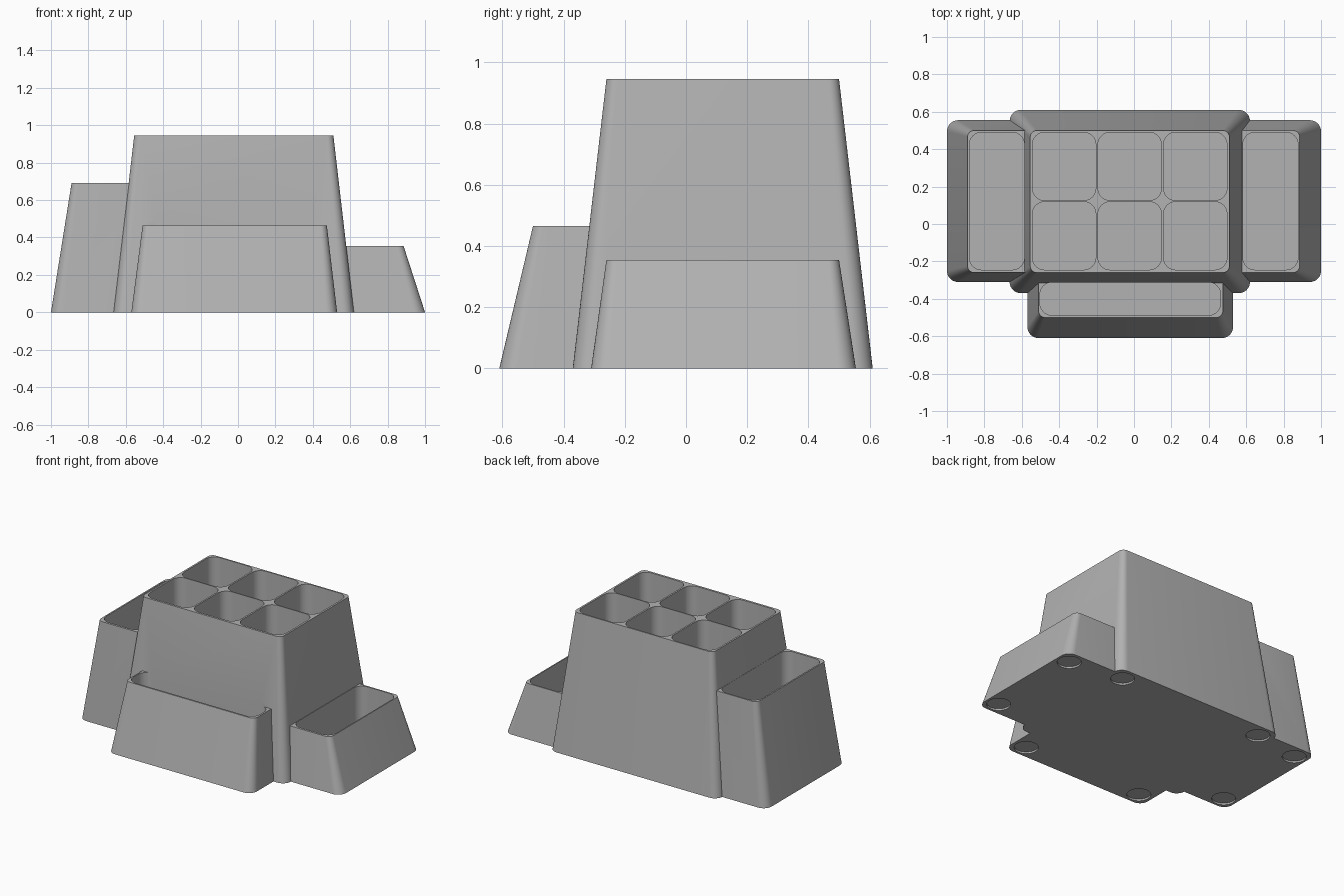
import bpy, bmesh, math

cube = bpy.data.objects.get("Cube")
if cube:
    bpy.data.objects.remove(cube, do_unlink=True)

grey = bpy.data.materials.new("plain grey")
grey.use_nodes = True
GREY = (0.45, 0.45, 0.45, 1)
grey.diffuse_color = GREY
grey.node_tree.nodes["Principled BSDF"].inputs["Base Color"].default_value = GREY


def ring(rect, radius, steps=8):
    """Rounded rectangle outline, rect = x0, x1, y0, y1."""
    x0, x1, y0, y1 = rect
    corners = [(x1, y1, -1, -1), (x0, y1, 1, -1), (x0, y0, 1, 1), (x1, y0, -1, 1)]
    points = []
    for k, (x, y, sx, sy) in enumerate(corners):
        for i in range(steps + 1):
            a = (k + i / steps) * math.pi / 2
            points.append((x + radius * (sx + math.cos(a)), y + radius * (sy + math.sin(a))))
    return points


def loft(name, low, high, z0, z1):
    """Closed solid between two outlines."""
    bm = bmesh.new()
    a = [bm.verts.new((x, y, z0)) for x, y in low]
    b = [bm.verts.new((x, y, z1)) for x, y in high]
    n = len(a)
    for i in range(n):
        j = (i + 1) % n
        bm.faces.new((a[i], a[j], b[j], b[i]))
    bm.faces.new(a[::-1])
    bm.faces.new(b)
    mesh = bpy.data.meshes.new(name)
    bm.to_mesh(mesh)
    bm.free()
    mesh.materials.append(grey)
    obj = bpy.data.objects.new(name, mesh)
    bpy.context.collection.objects.link(obj)
    return obj


def combine(target, tool, operation):
    tool.hide_render = True
    bpy.context.view_layer.objects.active = target
    mod = target.modifiers.new("combine", "BOOLEAN")
    mod.operation = operation
    mod.solver = "EXACT"
    mod.object = tool
    bpy.ops.object.modifier_apply(modifier=mod.name)
    bpy.data.objects.remove(tool, do_unlink=True)


def bin_body(name, base, top, height):
    return loft(name, ring(base, 0.06), ring(top, 0.035), 0, height)


# Tapered outer bodies
organizer = bin_body("desk_organizer", (-0.665, 0.62, -0.37, 0.61), (-0.555, 0.51, -0.26, 0.50), 0.945)
for body in (
    bin_body("tall_side_bin", (-1.0, -0.55, -0.31, 0.555), (-0.89, -0.55, -0.26, 0.50), 0.69),
    bin_body("low_side_bin", (0.53, 1.0, -0.31, 0.555), (0.53, 0.885, -0.26, 0.50), 0.355),
    bin_body("front_bin", (-0.57, 0.53, -0.61, -0.265), (-0.51, 0.475, -0.50, -0.265), 0.465),
):
    combine(organizer, body, "UNION")

# Straight-walled pockets
FLOOR = 0.03
pockets = [(-0.88, -0.586, -0.245, 0.49), (0.582, 0.877, -0.245, 0.49), (-0.503, 0.463, -0.488, -0.312)]
for column in range(3):
    for row in range(2):
        x, y = -0.543 + 0.3505 * column, -0.245 + 0.371 * row
        pockets.append((x, x + 0.339, y, y + 0.364))
for rect in pockets:
    outline = ring(rect, 0.065)
    combine(organizer, loft("pocket_cutter", outline, outline, FLOOR, 1.1), "DIFFERENCE")

# Shallow round foot recesses underneath
feet = [(x, y) for x in (-0.91, 0.91) for y in (-0.22, 0.46)]
feet += [(-0.57, 0.515), (0.525, 0.515), (-0.475, -0.52), (0.435, -0.52)]
R = 0.075
for x, y in feet:
    circle = ring((x - R, x + R, y - R, y + R), R * 0.999)
    combine(organizer, loft("foot_cutter", circle, circle, -0.05, 0.012), "DIFFERENCE")

# Smooth rounded corners, sharp rims
bpy.ops.object.select_all(action="DESELECT")
organizer.select_set(True)
bpy.context.view_layer.objects.active = organizer
bpy.ops.object.shade_smooth_by_angle(angle=math.radians(30))
